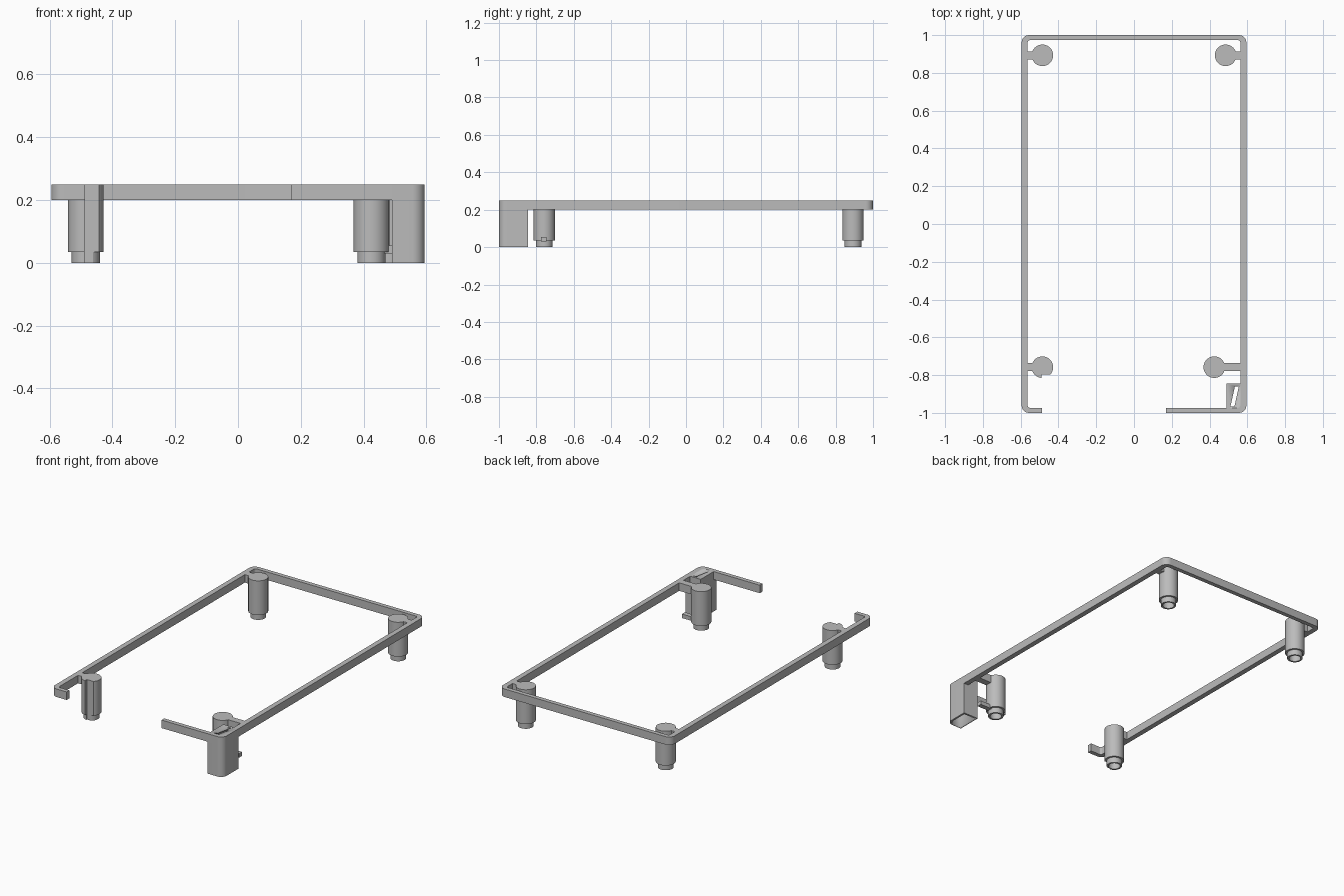
import bpy, bmesh, math
from mathutils import Matrix

if "Cube" in bpy.data.objects:
    bpy.data.objects.remove(bpy.data.objects["Cube"], do_unlink=True)

grey = bpy.data.materials.new("plain grey")
grey.use_nodes = True
colour = (0.5, 0.5, 0.5, 1)
grey.diffuse_color = colour
grey.node_tree.nodes["Principled BSDF"].inputs["Base Color"].default_value = colour

HX, HY = 0.595, 1.0          # outer half sizes
TX, TY = 0.032, 0.027        # wall thicknesses
LOW, TOP = 0.2, 0.25         # rim heights
R = 0.04                     # outer corner radius


def finish(name, bm, smooth=True):
    bmesh.ops.recalc_face_normals(bm, faces=bm.faces[:])
    mesh = bpy.data.meshes.new(name)
    bm.to_mesh(mesh)
    bm.free()
    mesh.materials.append(grey)
    ob = bpy.data.objects.new(name, mesh)
    bpy.context.collection.objects.link(ob)
    if smooth:
        bpy.ops.object.select_all(action='DESELECT')
        ob.select_set(True)
        bpy.context.view_layer.objects.active = ob
        bpy.ops.object.shade_smooth_by_angle(angle=math.radians(30))
    return ob


def prism(name, outline, z0, z1, smooth=True):
    """Extrude a flat outline between two heights."""
    bm = bmesh.new()
    face = bm.faces.new([bm.verts.new((x, y, z0)) for x, y in outline])
    out = bmesh.ops.extrude_face_region(bm, geom=[face])
    verts = [v for v in out["geom"] if isinstance(v, bmesh.types.BMVert)]
    bmesh.ops.translate(bm, verts=verts, vec=(0, 0, z1 - z0))
    return finish(name, bm, smooth)


def box(name, x0, x1, y0, y1, z0, z1):
    return prism(name, [(x0, y0), (x1, y0), (x1, y1), (x0, y1)], z0, z1, False)


def arc(cx, cy, r, start, end, n=8):
    return [(cx + r * math.cos(math.radians(start + (end - start) * i / n)),
             cy + r * math.sin(math.radians(start + (end - start) * i / n)))
            for i in range(n + 1)]


def corners(hx, hy, r):
    """Rounded corners, anticlockwise from front right to front left."""
    pts = []
    for sx, sy, a in ((1, -1, -90), (1, 1, 0), (-1, 1, 90), (-1, -1, 180)):
        pts += arc(sx * (hx - r), sy * (hy - r), r, a, a + 90)
    return pts


def cut(ob, cutter):
    cutter.hide_render = True
    cutter.hide_viewport = True
    mod = ob.modifiers.new("cut", 'BOOLEAN')
    mod.operation = 'DIFFERENCE'
    mod.solver = 'EXACT'
    mod.object = cutter
    bpy.context.view_layer.objects.active = ob
    bpy.ops.object.modifier_apply(modifier=mod.name)
    bpy.data.objects.remove(cutter, do_unlink=True)


def post(name, x, y):
    """Hollow stepped post turned from a half profile."""
    profile = [(0, TOP), (0.057, TOP), (0.057, 0.035), (0.045, 0.035),
               (0.045, 0), (0.034, 0), (0.034, LOW), (0, LOW)]
    bm = bmesh.new()
    verts = [bm.verts.new((r, 0, z)) for r, z in profile]
    edges = [bm.edges.new(pair) for pair in zip(verts, verts[1:])]
    bmesh.ops.spin(bm, geom=verts + edges, cent=(0, 0, 0), axis=(0, 0, 1),
                   angle=math.tau, steps=40, use_duplicate=False)
    bmesh.ops.remove_doubles(bm, verts=bm.verts[:], dist=1e-4)
    bm.transform(Matrix.Translation((x, y, 0)))
    return finish(name, bm)


# Rim with a gap at the front
gap_left, gap_right = -0.487, 0.17
outer = corners(HX, HY, R)
inner = corners(HX - TX, HY - TY, 0.012)
rim = ([(gap_right, -HY)] + outer + [(gap_left, -HY), (gap_left, -HY + TY)]
       + inner[::-1] + [(gap_right, -HY + TY)])
prism("rim", rim, LOW, TOP)

# Posts with short arms to the rim
for label, x, y in (("back_left", 0.485, 0.893), ("back_right", -0.485, 0.893),
                    ("front_left", 0.425, -0.758), ("front_right", -0.485, -0.758)):
    ob = post(label + "_post", x, y)
    side = 1 if x > 0 else -1
    ends = sorted((x + side * 0.04, side * (HX - TX / 2)))
    box(label + "_arm", ends[0], ends[1], y - 0.021, y + 0.021, LOW, TOP)
    if label == "front_right":
        # Shallow flat relief on the post
        cut(ob, box("relief_cutter", -0.489, -0.4, -0.9, -0.797, -0.1, 0.4))

# Small low brace beside the front left post
box("low_brace", 0.462, 0.55, -0.775, -0.745, 0.03, 0.055)

# Hollow corner housing with a slanted slot in its top
bx, by, wall = 0.49, -0.845, 0.012
housing = prism("corner_housing",
                [(bx, -HY)] + arc(HX - R, -HY + R, R, -90, 0) + [(HX, by), (bx, by)],
                0, TOP)
cut(housing, prism("cavity_cutter",
                   [(bx + wall, -HY + wall)]
                   + arc(HX - R, -HY + R, R - wall, -90, 0)
                   + [(HX - wall, by - wall), (bx + wall, by - wall)], -0.1, LOW))
cut(housing, prism("slot_cutter", [(0.511, -0.965), (0.532, -0.965),
                                   (0.555, -0.86), (0.534, -0.86)], 0.1, 0.4))
